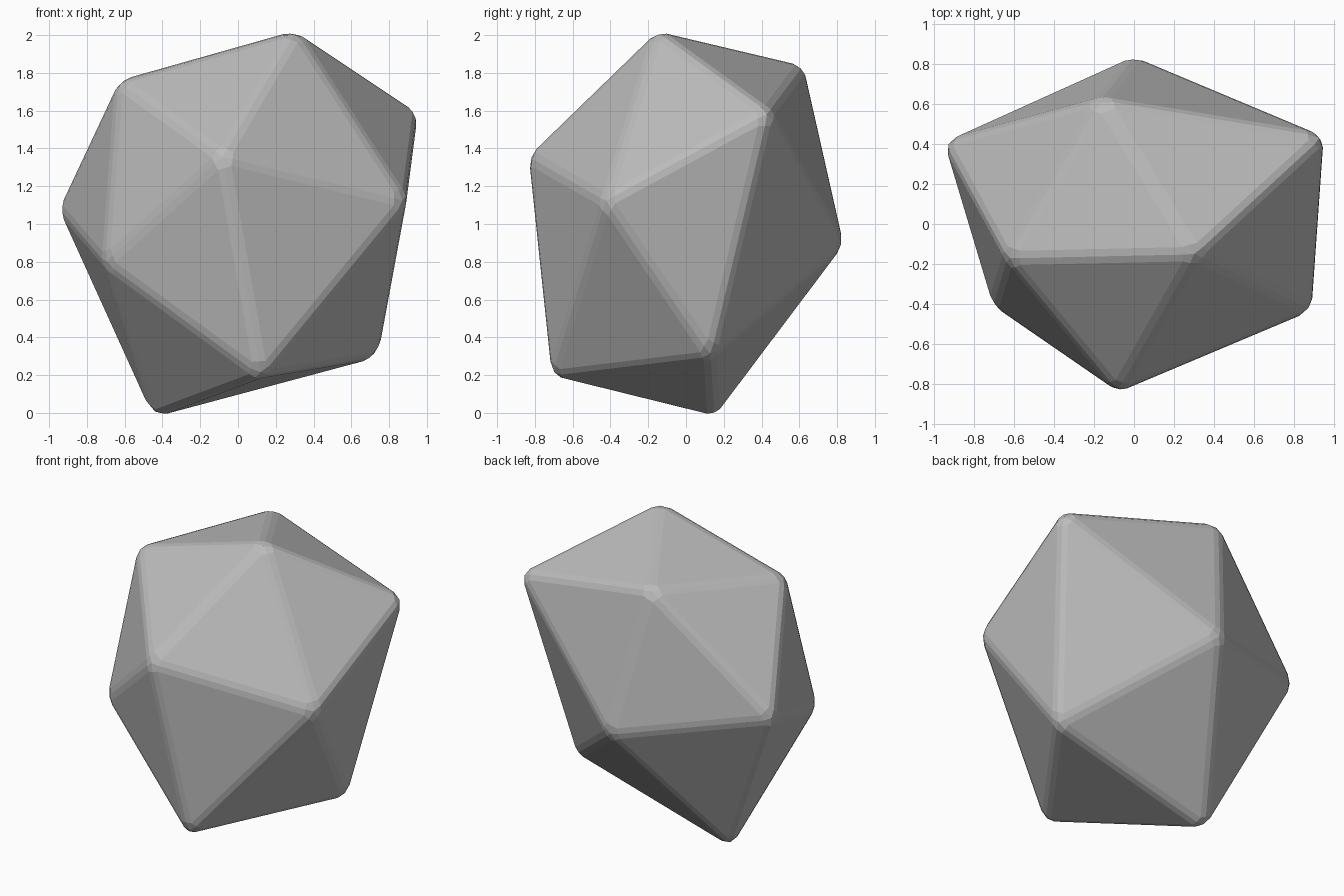
import bpy
from mathutils import Vector

cube = bpy.data.objects.get("Cube")
if cube:
    bpy.data.objects.remove(cube, do_unlink=True)

# Stone colour
grey = bpy.data.materials.new("stone_grey")
grey.use_nodes = True
colour = (0.5, 0.5, 0.5, 1)
grey.diffuse_color = colour
grey.node_tree.nodes["Principled BSDF"].inputs["Base Color"].default_value = colour

# Corners of an irregular twenty-sided stone: two tips, each circled by five corners
front_tip = (-0.08, -0.82, 1.35)
back_tip = (0.0, 0.82, 0.89)
front_ring = [(0.30, -0.15, 2.0), (-0.62, -0.17, 1.74), (-0.69, -0.40, 0.80),
              (0.12, -0.70, 0.21), (0.87, -0.42, 1.12)]
back_ring = [(-0.16, 0.61, 1.82), (-0.93, 0.40, 1.08), (-0.44, 0.15, 0.0),
             (0.72, 0.13, 0.31), (0.93, 0.43, 1.58)]

# Push corners out a little, as the bevel trims them
centre = Vector((0, 0, 1))
corners = [centre + (Vector(p) - centre) * 1.027
           for p in [front_tip, back_tip] + front_ring + back_ring]

# Five fans of four triangles
faces = []
for i in range(5):
    j = (i + 1) % 5
    a, b, c, d = 2 + i, 2 + j, 7 + i, 7 + j
    faces += [(0, a, b), (a, c, b), (b, c, d), (1, d, c)]

mesh = bpy.data.meshes.new("stone")
mesh.from_pydata(corners, [], faces)
mesh.materials.append(grey)
stone = bpy.data.objects.new("stone", mesh)
bpy.context.collection.objects.link(stone)

# Consistent outward faces
import bmesh
bm = bmesh.new()
bm.from_mesh(mesh)
bmesh.ops.recalc_face_normals(bm, faces=bm.faces)
bm.to_mesh(mesh)
bm.free()

# Softened edges
bevel = stone.modifiers.new("soft_edges", "BEVEL")
bevel.width = 0.04
bevel.segments = 2
bevel.limit_method = "NONE"
